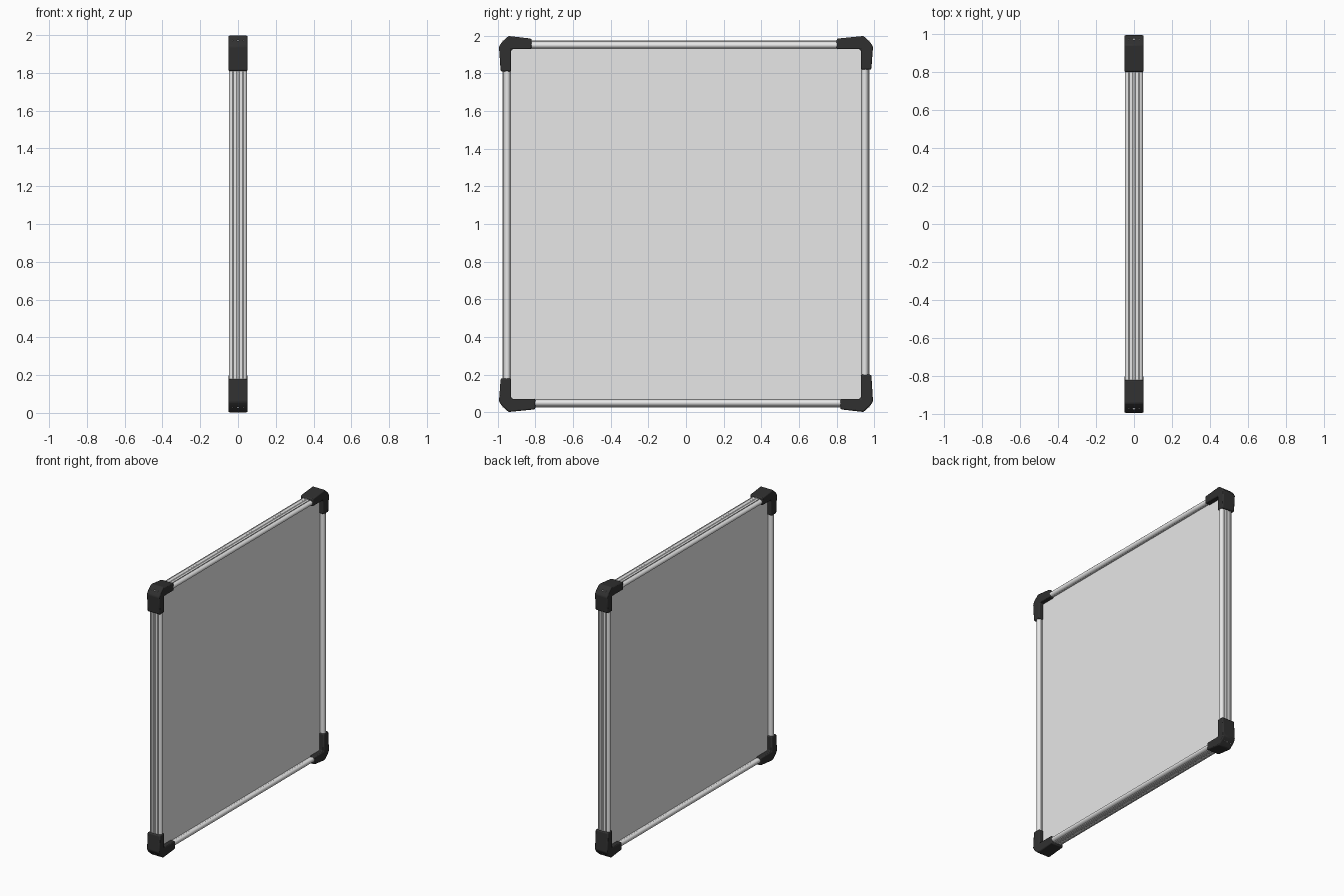
import bpy, bmesh, math

if "Cube" in bpy.data.objects:
    bpy.data.objects.remove(bpy.data.objects["Cube"], do_unlink=True)


def material(name, rgb, rough):
    m = bpy.data.materials.new(name)
    m.use_nodes = True
    m.diffuse_color = (*rgb, 1)
    m.roughness = rough
    bsdf = m.node_tree.nodes["Principled BSDF"]
    bsdf.inputs["Base Color"].default_value = (*rgb, 1)
    bsdf.inputs["Roughness"].default_value = rough
    return m


GREY = material("light grey", (0.8, 0.8, 0.8), 0.5)
BLACK = material("black plastic", (0.03, 0.03, 0.03), 0.6)
MID = 1.0      # height of the board's centre


def finish(bm, name, mat, bevel=0):
    bmesh.ops.recalc_face_normals(bm, faces=bm.faces)
    mesh = bpy.data.meshes.new(name)
    bm.to_mesh(mesh)
    bm.free()
    mesh.materials.append(mat)
    ob = bpy.data.objects.new(name, mesh)
    bpy.context.collection.objects.link(ob)
    if bevel:
        mod = ob.modifiers.new("Soft edges", "BEVEL")
        mod.width = bevel
        mod.segments = 2
        mod.limit_method = "ANGLE"
    bpy.ops.object.select_all(action="DESELECT")
    ob.select_set(True)
    bpy.context.view_layer.objects.active = ob
    bpy.ops.object.shade_smooth_by_angle(angle=math.radians(35))
    return ob


# Writing panel, the same on both sides
bm = bmesh.new()
bmesh.ops.create_cube(bm, size=1)
bmesh.ops.scale(bm, vec=(0.03, 1.89, 1.89), verts=bm.verts)
bmesh.ops.translate(bm, vec=(0, 0, MID), verts=bm.verts)
finish(bm, "panel", GREY)

# Rail section as (depth, distance from centre): rounded lips, grooved outer face
half = [(0.01, 0.935), (0.024, 0.935)]
for i in range(9):
    a = math.pi * i / 8
    half.append((0.028 + 0.02 * math.sin(a), 0.951 - 0.018 * math.cos(a)))
half += [(0.028, 0.974), (0.024, 0.971), (0.008, 0.971), (0.004, 0.974)]
section = half + [(-x, r) for x, r in reversed(half)]

# Four mitred rails
SIDES = {"top_rail": 0, "front_rail": 1, "bottom_rail": 2, "back_rail": 3}
for name, turn in SIDES.items():
    c, s = round(math.cos(turn * math.pi / 2)), round(math.sin(turn * math.pi / 2))
    bm = bmesh.new()
    ends = [[bm.verts.new((x, side * r * c - r * s, MID + side * r * s + r * c))
             for x, r in section] for side in (-1, 1)]
    n = len(section)
    for i in range(n):
        j = (i + 1) % n
        bm.faces.new((ends[0][i], ends[0][j], ends[1][j], ends[1][i]))
    finish(bm, name, GREY)


# Elbow caps: chamfered L shapes with a slightly flared outer corner
def corner_cap(name, sy, sz, end_y, end_z):
    outline = [(end_y, 0.928), (0.928, 0.928), (0.928, end_z), (0.984, end_z),
               (0.993, 0.942), (0.978, 0.965), (0.942, 0.998), (end_y, 0.984)]
    bm = bmesh.new()
    face = bm.faces.new([bm.verts.new((-0.051, sy * y, MID + sz * z)) for y, z in outline])
    out = bmesh.ops.extrude_face_region(bm, geom=[face])
    moved = [v for v in out["geom"] if isinstance(v, bmesh.types.BMVert)]
    bmesh.ops.translate(bm, vec=(0.102, 0, 0), verts=moved)
    finish(bm, name, BLACK, 0.007)


corner_cap("top_front_corner", -1, 1, 0.82, 0.81)
corner_cap("top_back_corner", 1, 1, 0.8, 0.82)
corner_cap("bottom_front_corner", -1, -1, 0.8, 0.82)
corner_cap("bottom_back_corner", 1, -1, 0.82, 0.8)
